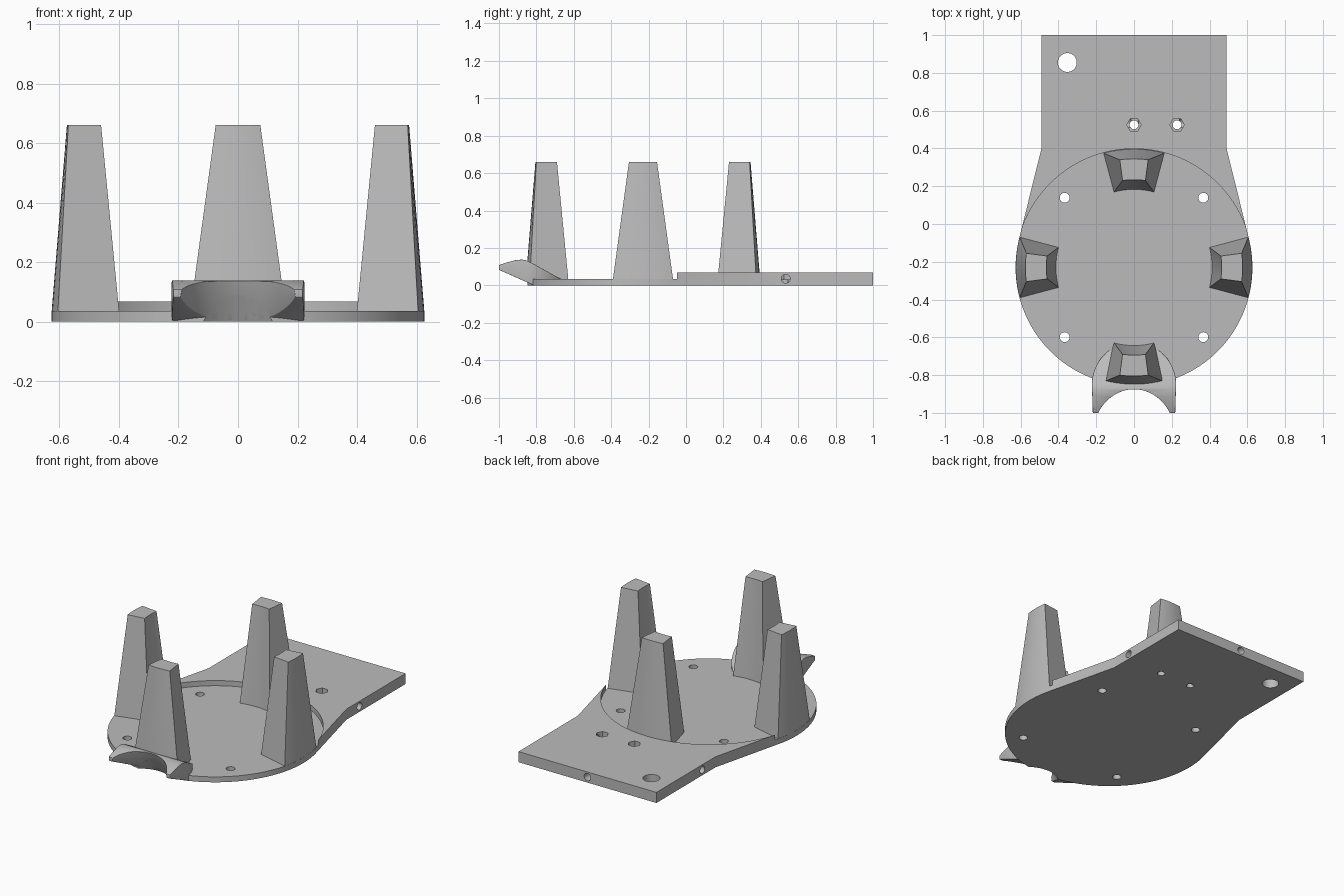
import bpy, bmesh
from math import sin, cos, pi, radians, tan, atan2, acos, hypot
from mathutils import Vector, Matrix

if "Cube" in bpy.data.objects:
    bpy.data.objects.remove(bpy.data.objects["Cube"])

grey = bpy.data.materials.new("plain_grey")
grey.use_nodes = True
grey.diffuse_color = (0.5, 0.5, 0.5, 1)
grey.node_tree.nodes["Principled BSDF"].inputs["Base Color"].default_value = (0.5, 0.5, 0.5, 1)

CY, R = -0.23, 0.627          # disc centre and radius
FLOOR, THICK = 0.035, 0.068   # recess floor and plate top


def arc(r, a0, a1, n, cx=0.0, cy=0.0):
    return [(cx + r * cos(a0 + (a1 - a0) * i / n), cy + r * sin(a0 + (a1 - a0) * i / n))
            for i in range(n + 1)]


def loft(name, lower, upper):
    """Closed solid between two matching rings of 3D points."""
    bm = bmesh.new()
    a = [bm.verts.new(p) for p in lower]
    b = [bm.verts.new(p) for p in upper]
    bm.faces.new(a)
    bm.faces.new(b)
    for i in range(len(a)):
        j = (i + 1) % len(a)
        bm.faces.new((a[i], a[j], b[j], b[i]))
    bmesh.ops.recalc_face_normals(bm, faces=bm.faces)
    mesh = bpy.data.meshes.new(name)
    bm.to_mesh(mesh)
    bm.free()
    mesh.materials.append(grey)
    ob = bpy.data.objects.new(name, mesh)
    bpy.context.collection.objects.link(ob)
    return ob


def prism(name, outline, z0, z1):
    return loft(name, [(x, y, z0) for x, y in outline], [(x, y, z1) for x, y in outline])


def rod(name, p, q, r, n=32):
    p, q = Vector(p), Vector(q)
    rot = (q - p).to_track_quat('Z', 'Y')
    ring = [rot @ Vector((x, y, 0)) for x, y in arc(r, 0, 2 * pi, n)[:-1]]
    return loft(name, [p + v for v in ring], [q + v for v in ring])


def apply_mods(ob):
    dg = bpy.context.evaluated_depsgraph_get()
    mesh = bpy.data.meshes.new_from_object(ob.evaluated_get(dg))
    ob.modifiers.clear()
    ob.data = mesh


def boolean(ob, tools, op='DIFFERENCE'):
    for t in tools:
        m = ob.modifiers.new("cut", 'BOOLEAN')
        m.object, m.operation, m.solver = t, op, 'EXACT'
    apply_mods(ob)


def remove(tools):
    for t in tools:
        bpy.data.objects.remove(t)


def smooth(ob, angle=30):
    bpy.ops.object.select_all(action='DESELECT')
    ob.select_set(True)
    bpy.context.view_layer.objects.active = ob
    bpy.ops.object.shade_smooth_by_angle(angle=radians(angle))


# Tilted cylinder that bites the front edge of the scoop and base
tilt = radians(27)
lean = Vector((0, -sin(tilt), cos(tilt)))
bite_centre = Vector((0, -0.875 - 0.205 / cos(tilt), 0.137))
bite = rod("bite_cutter", bite_centre - lean * 0.4, bite_centre + lean * 0.3, 0.205, 96)

# Base: disc joined tangentially to a rectangular tail plate
W, YS = 0.49, 0.4
ang = atan2(YS - CY, W) - acos(R / hypot(W, YS - CY))
outline = arc(R, -pi - ang, ang, 120, 0, CY) + [(W, YS), (W, 1), (-W, 1), (-W, YS)]
base = prism("base_plate", outline, 0, THICK)

cutters = [rod("recess", (0, CY, FLOOR), (0, CY, 0.2), R + 0.001, 160)]
# Four disc holes and the large tail hole
for sx in (-1, 1):
    for sy in (-1, 1):
        x, y = sx * 0.367, CY + sy * 0.369
        cutters.append(rod("disc_hole", (x, y, -0.1), (x, y, 0.2), 0.026))
cutters.append(rod("tail_hole", (-0.353, 0.855, -0.1), (-0.353, 0.855, 0.2), 0.05))
# Small holes with hexagonal pockets
HY = 0.525
for x in (0, 0.228):
    cutters.append(rod("small_hole", (x, HY, -0.1), (x, HY, 0.2), 0.023))
    cutters.append(rod("hex_pocket", (x, HY, 0.03), (x, HY, 0.2), 0.038, 6))
# Blind holes in the tail edges
for p, q in (((0.6, 0.533), (0.24, 0.533)), ((-0.6, 0.533), (-0.01, 0.533)), ((0, 1.1), (0, HY))):
    cutters.append(rod("edge_hole", (*p, 0.035), (*q, 0.035), 0.0235))
boolean(base, cutters + [bite])
remove(cutters)
smooth(base)


# Four tapered posts around the disc
def sector(r0, r1, half, mid, z):
    pts = arc(r1, mid - half, mid + half, 10, 0, CY) + arc(r0, mid + half, mid - half, 10, 0, CY)
    return [(x, y, z) for x, y in pts]


for name, mid in (("left_post", 0), ("back_post", pi / 2), ("right_post", pi), ("front_post", -pi / 2)):
    post = loft(name, sector(0.413, 0.6265, radians(14.9), mid, 0.03),
                sector(0.464, 0.575, radians(7.5), mid, 0.66))
    if name == "front_post":
        boolean(post, [bite])
    smooth(post)

# Front scoop: side profile trimmed to a U outline, then bitten and rounded
side = [(-1.0, 0.083), (-0.82, 0.003), (-0.62, 0.003), (-0.62, 0.012), (-0.68, 0.04),
        (-0.82, 0.118), (-0.85, 0.132), (-0.875, 0.138), (-0.91, 0.135), (-0.96, 0.122), (-1.0, 0.108)]
scoop = loft("front_scoop", [(-0.3, y, z) for y, z in side], [(0.3, y, z) for y, z in side])
u_shape = prism("scoop_outline", arc(0.223, 0, pi, 48, 0, -0.85) + [(-0.215, -1.1), (0.215, -1.1)], -0.1, 0.3)
boolean(scoop, [u_shape], 'INTERSECT')
boolean(scoop, [bite])
bev = scoop.modifiers.new("round", 'BEVEL')
bev.width, bev.segments, bev.limit_method, bev.angle_limit = 0.014, 4, 'ANGLE', radians(40)
apply_mods(scoop)
smooth(scoop, 40)
remove([u_shape, bite])
